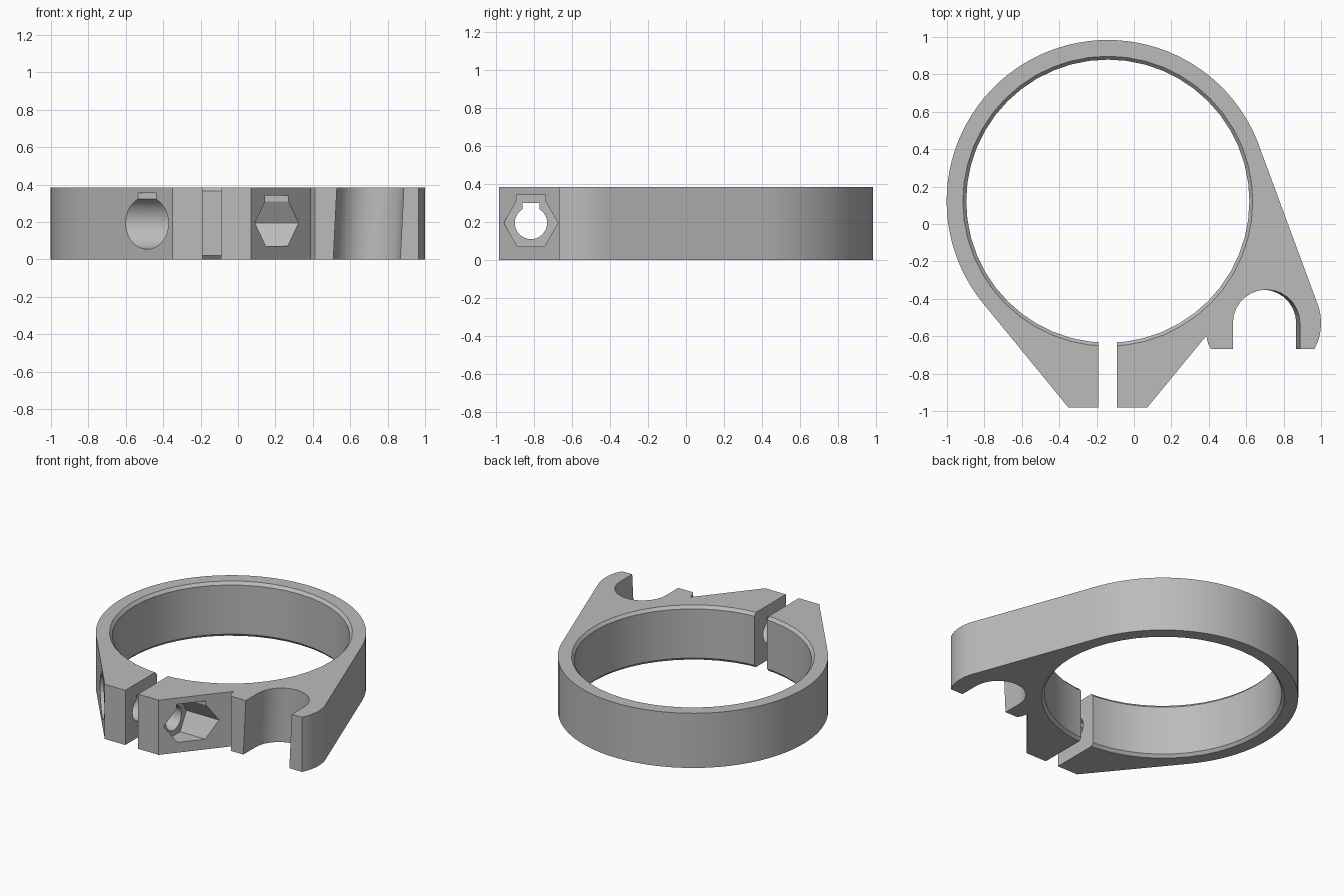
import bpy, bmesh, math
from math import sin, cos, pi, radians

if "Cube" in bpy.data.objects:
    bpy.data.objects.remove(bpy.data.objects["Cube"])

H = 0.385                   # clamp height
CX, CY, R = -0.14, 0.122, 0.862   # ring centre and outer radius
BY, BZ = -0.815, 0.195      # bolt axis

grey = bpy.data.materials.new("plain grey")
grey.use_nodes = True
colour = (0.5, 0.5, 0.5, 1)
grey.diffuse_color = colour
grey.node_tree.nodes["Principled BSDF"].inputs["Base Color"].default_value = colour


def arc(cx, cy, r, start, end, n):
    """Points on an arc, angles in degrees, both ends included."""
    return [(cx + r * cos(radians(start + (end - start) * i / n)),
             cy + r * sin(radians(start + (end - start) * i / n))) for i in range(n + 1)]


def circle(cx, cy, r, n):
    return arc(cx, cy, r, 0, 360, n)[:-1]


def rect(x0, x1, y0, y1):
    return [(x0, y0), (x1, y0), (x1, y1), (x0, y1)]


def loft(name, rings):
    """Closed solid through a stack of equal point loops."""
    bm = bmesh.new()
    loops = [[bm.verts.new(p) for p in ring] for ring in rings]
    n = len(loops[0])
    for a, b in zip(loops, loops[1:]):
        for i in range(n):
            bm.faces.new((a[i], a[(i + 1) % n], b[(i + 1) % n], b[i]))
    bm.faces.new(loops[0][::-1])
    bm.faces.new(loops[-1])
    bmesh.ops.recalc_face_normals(bm, faces=bm.faces)
    mesh = bpy.data.meshes.new(name)
    bm.to_mesh(mesh)
    bm.free()
    mesh.materials.append(grey)
    obj = bpy.data.objects.new(name, mesh)
    bpy.context.collection.objects.link(obj)
    return obj


def upright(name, pts, z0, z1, lean=0):
    return loft(name, [[(x + lean * (z - H / 2), y, z) for x, y in pts] for z in (z0, z1)])


def sideways(name, pts, x0, x1):
    return loft(name, [[(x, y, z) for y, z in pts] for x in (x0, x1)])


# Outline: ring arc, two clamp ears, hook arm
outline = arc(CX, CY, R, 18, 219.4, 56)
outline += [(-0.35, -0.982), (0.07, -0.982), (0.387, -0.597), (0.396, -0.64), (0.412, -0.668),
            (0.965, -0.668)]
outline += arc(0.7, -0.53, 0.3, -19, 24, 8)
body = upright("clamp_body", outline, 0, H)

# Bore with chamfered rims
bore_profile = [(-0.02, 0.793), (0.02, 0.757), (H - 0.02, 0.757), (H + 0.02, 0.793)]
bore = loft("bore_cutter", [[(x, y, z) for x, y in circle(CX, CY, r, 48)]
                            for z, r in bore_profile])

# Slot between the ears and the slightly leaning hook opening
slot = upright("slot_cutter", rect(-0.19, -0.09, -1.1, -0.4), -0.1, H + 0.1)
hook_pts = arc(0.698, -0.53, 0.179, 0, 180, 14) + [(0.519, -0.9), (0.877, -0.9)]
hook = upright("hook_cutter", hook_pts, -0.1, H + 0.1, 0.05)

# Bolt hole, head recess and nut recess, each with a stepped roof
cutters = [
    bore, slot, hook,
    sideways("bolt_cutter", circle(BY, BZ, 0.085, 32), -0.4, 0.12),
    sideways("bolt_roof_cutter", rect(BY - 0.045, BY + 0.045, BZ, 0.301), -0.4, 0.12),
    sideways("head_cutter", circle(BY, BZ, 0.14, 40), -0.75, -0.35),
    sideways("head_roof_cutter", rect(BY - 0.058, BY + 0.058, BZ, 0.356), -0.75, -0.35),
    sideways("nut_cutter", circle(BY, BZ, 0.142, 6), 0.07, 0.38),
    sideways("nut_roof_cutter", rect(BY - 0.076, BY + 0.076, BZ, 0.341), 0.07, 0.38),
]

bpy.ops.object.select_all(action='DESELECT')
bpy.context.view_layer.objects.active = body
body.select_set(True)
for cutter in cutters:
    cutter.hide_render = True
    mod = body.modifiers.new(cutter.name, 'BOOLEAN')
    mod.operation = 'DIFFERENCE'
    mod.solver = 'EXACT'
    mod.object = cutter
    bpy.ops.object.modifier_apply(modifier=mod.name)
for cutter in cutters:
    bpy.data.objects.remove(cutter)

bpy.ops.object.shade_smooth_by_angle(angle=radians(25))
